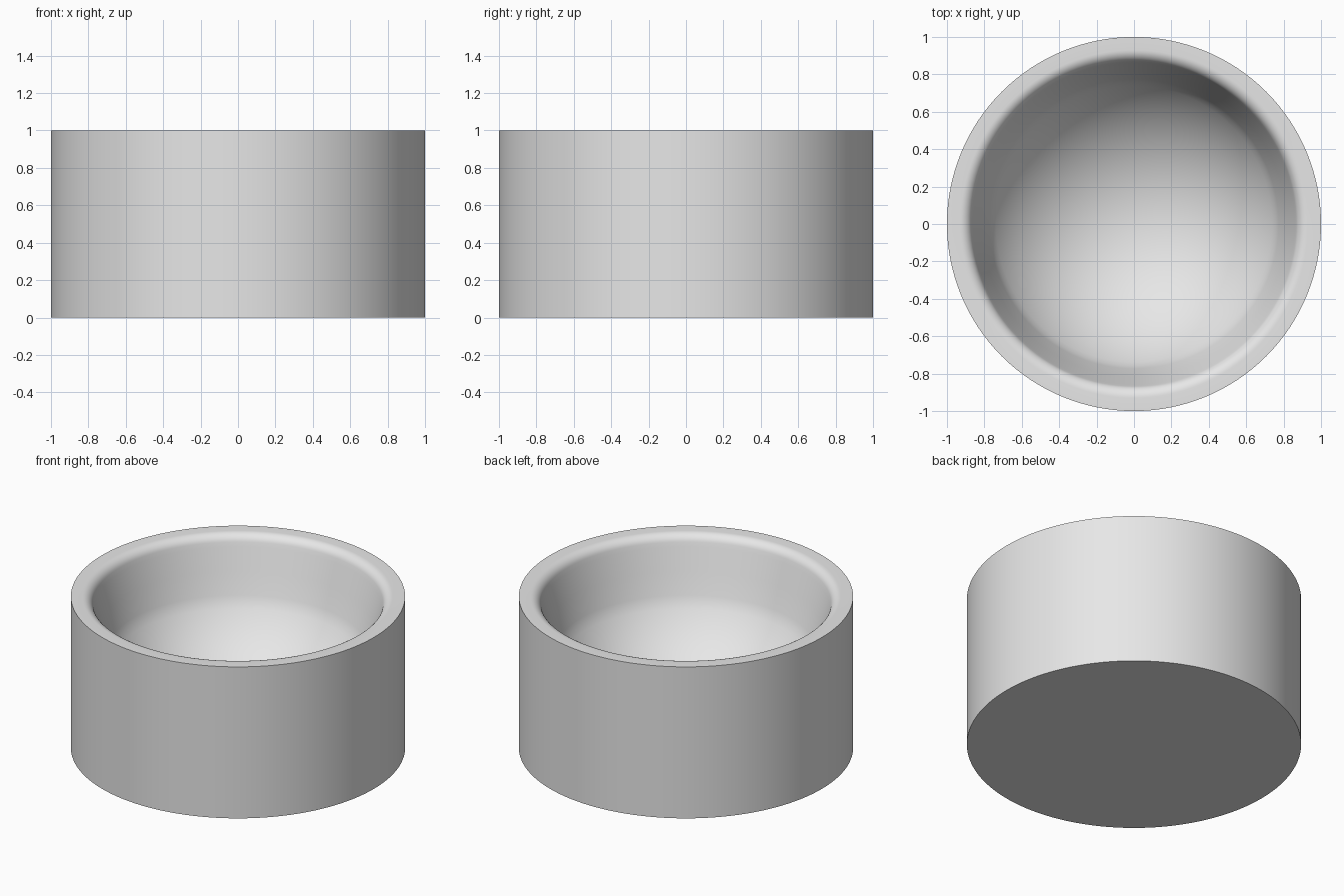
import bpy
import bmesh
from math import sin, cos, asin, pi, radians

cube = bpy.data.objects.get("Cube")
if cube:
    bpy.data.objects.remove(cube, do_unlink=True)

SEGMENTS = 128
FLOOR_RADIUS = 0.88      # radius of the spherical bowl floor
EDGE_R, EDGE_Z = 0.765, 0.62   # where the floor meets the wall
LIP_R, LIP_ROUND = 0.93, 0.065  # inner end of the flat rim, lip rounding
WALL_ANGLE = radians(73)

# Plain grey material
grey = bpy.data.materials.new("light_grey")
grey.use_nodes = True
colour = (0.8, 0.8, 0.8, 1)
grey.diffuse_color = colour
grey.node_tree.nodes["Principled BSDF"].inputs["Base Color"].default_value = colour

# Profile: base, outer wall, flat rim, rounded lip, sloped wall, round floor
profile = [(0, 0), (1, 0), (1, 1)]
for i in range(9):
    a = WALL_ANGLE * i / 8
    profile.append((LIP_R - LIP_ROUND * sin(a), 1 - LIP_ROUND * (1 - cos(a))))
top_r, top_z = profile[-1]
for t in (0.08, 0.5, 0.92):
    profile.append((top_r + (EDGE_R - top_r) * t, top_z + (EDGE_Z - top_z) * t))
edge_angle = asin(EDGE_R / FLOOR_RADIUS)
centre_z = EDGE_Z + FLOOR_RADIUS * cos(edge_angle)
for i in range(25):
    a = edge_angle * (1 - i / 24) * 0.985
    profile.append((FLOOR_RADIUS * sin(a), centre_z - FLOOR_RADIUS * cos(a)))

# Spin the profile into a closed dish
bm = bmesh.new()
verts = [bm.verts.new((r, 0, z)) for r, z in profile]
edges = [bm.edges.new(pair) for pair in zip(verts, verts[1:])]
bmesh.ops.spin(bm, geom=verts + edges, cent=(0, 0, 0), axis=(0, 0, 1),
               angle=2 * pi, steps=SEGMENTS, use_merge=False)
bmesh.ops.remove_doubles(bm, verts=bm.verts, dist=0.0005)
bmesh.ops.recalc_face_normals(bm, faces=bm.faces)
mesh = bpy.data.meshes.new("round_dish")
bm.to_mesh(mesh)
bm.free()
mesh.materials.append(grey)

dish = bpy.data.objects.new("round_dish", mesh)
bpy.context.collection.objects.link(dish)
bpy.ops.object.select_all(action="DESELECT")
dish.select_set(True)
bpy.context.view_layer.objects.active = dish
bpy.ops.object.shade_smooth_by_angle(angle=radians(30))
